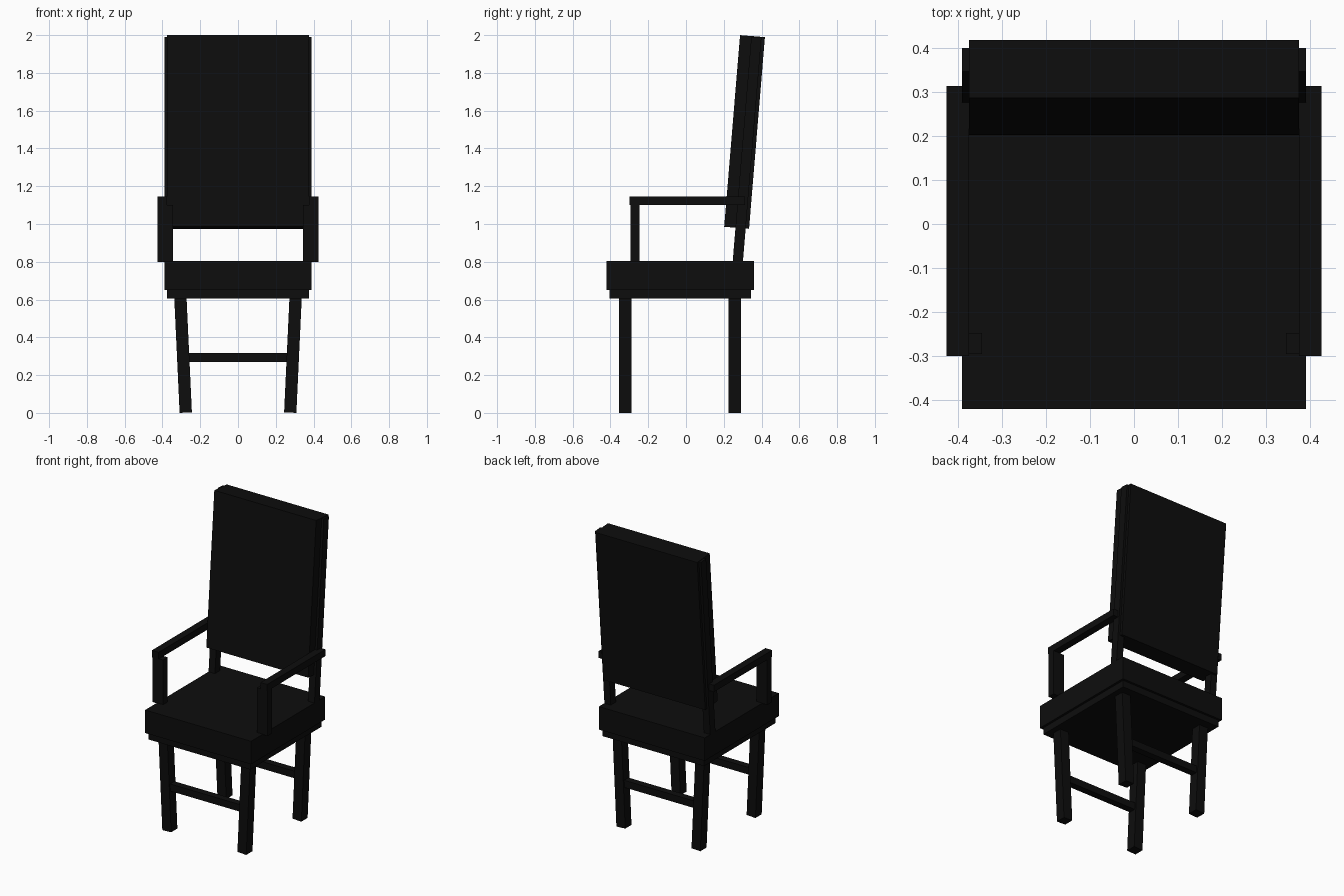
import bpy
import math
from mathutils import Matrix, Vector

if "Cube" in bpy.data.objects:
    bpy.data.objects.remove(bpy.data.objects["Cube"])

black = bpy.data.materials.new("black_finish")
black.diffuse_color = (0.004, 0.004, 0.004, 1)
black.use_nodes = True
black.node_tree.nodes["Principled BSDF"].inputs["Base Color"].default_value = black.diffuse_color


def box(name, x, y, z, pivot=None, angle=0.0, axis='X'):
    """Box from (min, max) ranges, optionally turned about a pivot point."""
    bpy.ops.mesh.primitive_cube_add(size=1)
    ob = bpy.context.object
    ob.name = name
    ranges = (x, y, z)
    centre = Vector([(a + b) / 2 for a, b in ranges])
    size = [b - a for a, b in ranges]
    m = Matrix.Translation(centre) @ Matrix.Diagonal((*size, 1))
    if pivot:
        p = Matrix.Translation(Vector(pivot))
        m = p @ Matrix.Rotation(angle, 4, axis) @ p.inverted() @ m
    ob.data.transform(m)
    ob.data.materials.append(black)
    return ob


def mirrored(ob):
    """Repeat a part on the other side of x = 0."""
    mod = ob.modifiers.new("mirror", 'MIRROR')
    mod.use_axis = (True, False, False)
    return ob


# Seat cushion and the apron under it
box("seat", (-0.39, 0.39), (-0.42, 0.36), (0.65, 0.803))
box("apron", (-0.375, 0.375), (-0.405, 0.345), (0.605, 0.65))

# Legs lean inwards towards the floor; a stretcher joins each pair
lean = math.atan2(0.028, 0.6)
for label, y in (("front", -0.322), ("back", 0.258)):
    mirrored(box(label + "_leg", (0.244, 0.309), (y - 0.033, y + 0.033), (0.0015, 0.615),
                 (0.2765, y, 0), lean, 'Y'))
    box(label + "_stretcher", (-0.275, 0.275), (y - 0.023, y + 0.023), (0.27, 0.317))

# Reclined back panel and its posts, turned about the panel's lower middle
tilt = -math.atan2(0.084, 1.015)
pivot = (0, 0.268, 0.98)
box("back_panel", (-0.375, 0.375), (0.202, 0.334), (0.98, 1.998), pivot, tilt)
mirrored(box("back_post", (0.343, 0.39), (0.262, 0.316), (0.78, 1.994), pivot, tilt))

# Armrests and their front supports
mirrored(box("armrest", (0.375, 0.425), (-0.30, 0.313), (1.10, 1.145)))
mirrored(box("arm_support", (0.345, 0.425), (-0.295, -0.247), (0.80, 1.10)))
